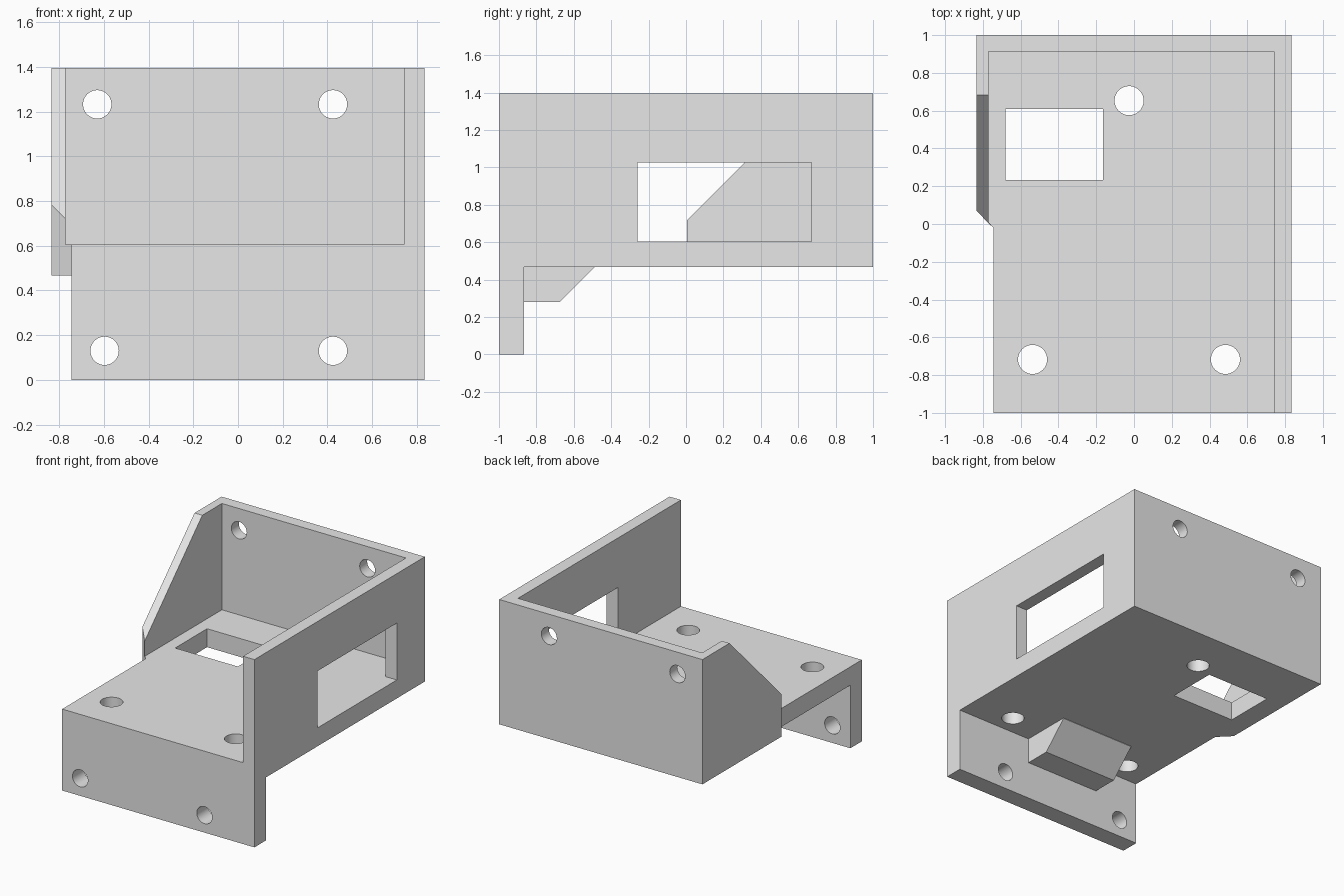
import bpy, bmesh, math
from mathutils import Vector

cube = bpy.data.objects.get("Cube")
if cube:
    bpy.data.objects.remove(cube, do_unlink=True)

grey = bpy.data.materials.new("plain grey")
grey.use_nodes = True
grey.diffuse_color = (0.8, 0.8, 0.8, 1)
grey.node_tree.nodes["Principled BSDF"].inputs["Base Color"].default_value = grey.diffuse_color

# Main dimensions
W, L, H = 0.835, 1.0, 1.395        # half width, half length, height
FLOOR_LO, FLOOR_HI = 0.468, 0.605
EDGE = -0.745                      # side edge of the front half of the floor
INNER_R, INNER_L, INNER_B = 0.742, -0.771, 0.912


def prism(name, profile, axis, lo, hi):
    """Extrude a 2D profile along x, y or z between lo and hi."""
    place = {"x": lambda a, b: (lo, a, b),
             "y": lambda a, b: (a, lo, b),
             "z": lambda a, b: (a, b, lo)}[axis]
    bm = bmesh.new()
    face = bm.faces.new([bm.verts.new(place(a, b)) for a, b in profile])
    out = bmesh.ops.extrude_face_region(bm, geom=[face])["geom"]
    step = Vector([hi - lo if axis == k else 0 for k in "xyz"])
    bmesh.ops.translate(bm, vec=step, verts=[v for v in out if isinstance(v, bmesh.types.BMVert)])
    bmesh.ops.recalc_face_normals(bm, faces=bm.faces)
    mesh = bpy.data.meshes.new(name)
    bm.to_mesh(mesh)
    bm.free()
    mesh.materials.append(grey)
    obj = bpy.data.objects.new(name, mesh)
    bpy.context.collection.objects.link(obj)
    return obj


def rect(a0, a1, b0, b1):
    return [(a0, b0), (a1, b0), (a1, b1), (a0, b1)]


def circle(a, b, r, n=40):
    return [(a + r * math.cos(math.tau * i / n), b + r * math.sin(math.tau * i / n)) for i in range(n)]


def combine(target, tool, operation):
    """Apply a boolean to the target and discard the tool."""
    tool.hide_render = True
    mod = target.modifiers.new("boolean", "BOOLEAN")
    mod.operation, mod.solver, mod.object = operation, "EXACT", tool
    bpy.context.view_layer.objects.active = target
    bpy.ops.object.modifier_apply(modifier=mod.name)
    bpy.data.objects.remove(tool, do_unlink=True)


# Floor plate, stepped out with a chamfer beside the low wall
bracket = prism("bracket", [(EDGE, -L), (W, -L), (W, L), (-W, L), (-W, 0.07), (EDGE, -0.02)],
                "z", FLOOR_LO, FLOOR_HI)

# Low side wall with sloped front
low_wall = prism("low_side_wall", [(-W, 0.07), (INNER_L, 0.006), (INNER_L, L), (-W, L)],
                 "z", FLOOR_LO, H)
combine(low_wall, prism("slope_cutter", [(-0.3, 0.413), (1, 1.713), (-0.3, 1.713)], "x", -1, -0.6),
        "DIFFERENCE")

# Walls, front flange and the rib below the floor
parts = [
    low_wall,
    prism("back_wall", rect(-W, W, INNER_B, L), "z", FLOOR_LO, H),
    prism("tall_side_wall", rect(INNER_R, W, -L, L), "z", FLOOR_LO, H),
    prism("front_flange", rect(EDGE, W, -L, -0.865), "z", 0, FLOOR_HI),
    prism("rib", [(-0.9, 0.28), (-0.675, 0.28), (-0.49, 0.465), (-0.49, 0.53), (-0.9, 0.53)],
          "x", -0.385, 0.22),
]
for part in parts:
    combine(bracket, part, "UNION")

# Openings in the tall wall and floor
cutters = [prism("wall_window", rect(-0.26, 0.672, FLOOR_HI, 1.027), "x", INNER_R - 0.1, 1),
           prism("floor_window", rect(-0.68, -0.164, 0.233, 0.608), "z", 0.3, 0.8)]
# Screw holes
for x, y in [(-0.026, 0.653), (-0.537, -0.717), (0.484, -0.717)]:
    cutters.append(prism("floor_hole", circle(x, y, 0.077), "z", 0.3, 0.8))
for x, z, y0, y1 in [(-0.63, 1.233, 0.8, 1.1), (0.425, 1.233, 0.8, 1.1),
                     (-0.597, 0.13, -1.1, -0.8), (0.425, 0.13, -1.1, -0.8)]:
    cutters.append(prism("wall_hole", circle(x, z, 0.0635), "y", y0, y1))
for cutter in cutters:
    combine(bracket, cutter, "DIFFERENCE")

# Merge coplanar faces and smooth the hole walls
bm = bmesh.new()
bm.from_mesh(bracket.data)
bmesh.ops.remove_doubles(bm, verts=bm.verts, dist=0.0005)
bmesh.ops.dissolve_limit(bm, angle_limit=0.01, verts=bm.verts, edges=bm.edges)
bm.to_mesh(bracket.data)
bm.free()
bpy.ops.object.select_all(action="DESELECT")
bracket.select_set(True)
bpy.context.view_layer.objects.active = bracket
bpy.ops.object.shade_smooth_by_angle(angle=math.radians(30))
